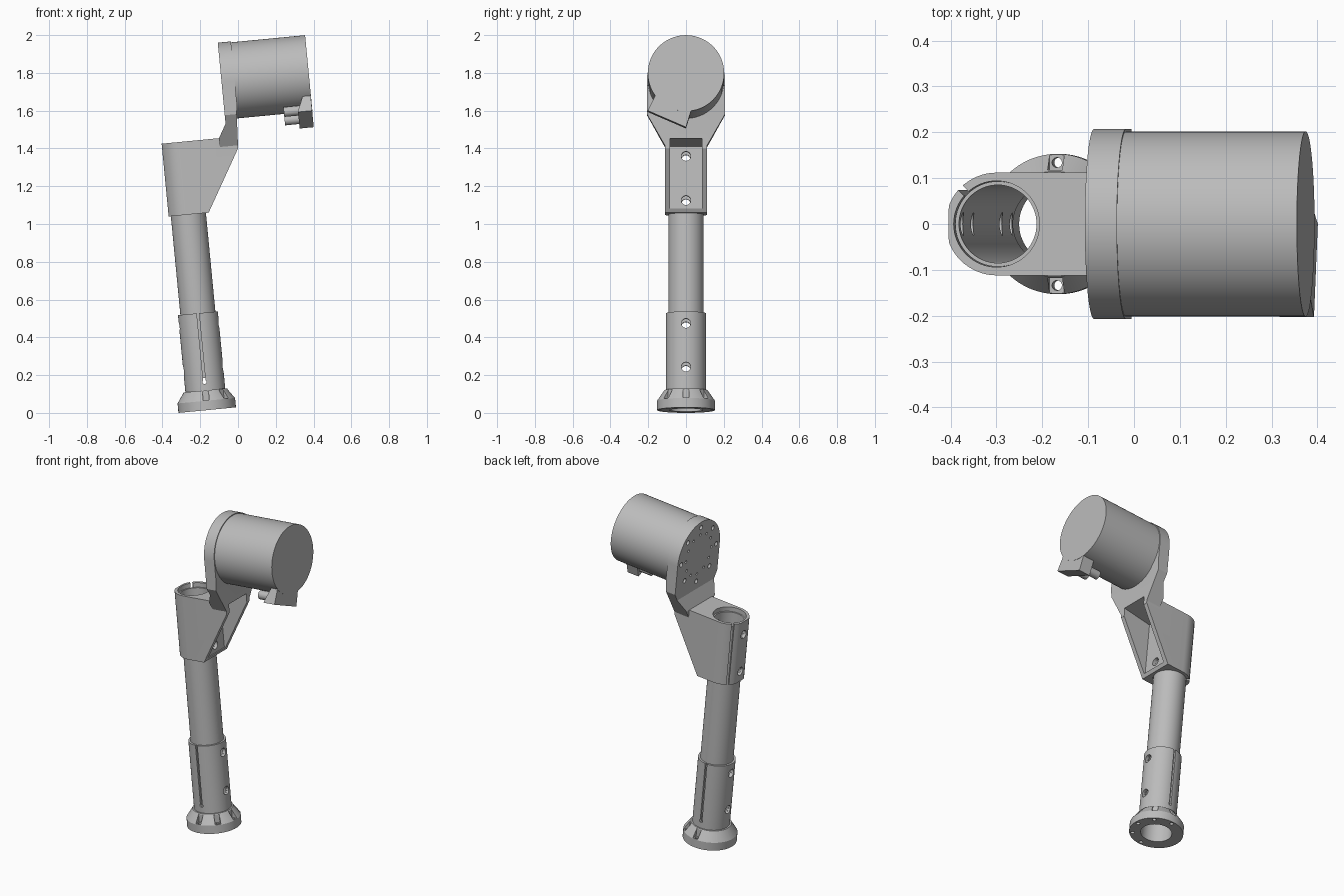
import bpy, bmesh, math
from mathutils import Matrix, Vector

if "Cube" in bpy.data.objects:
    bpy.data.objects.remove(bpy.data.objects["Cube"])

grey = bpy.data.materials.new("machined grey")
grey.use_nodes = True
grey.diffuse_color = (0.5, 0.5, 0.5, 1)
grey.node_tree.nodes["Principled BSDF"].inputs["Base Color"].default_value = (0.5, 0.5, 0.5, 1)

# The arm is built upright, then leaned as a whole
LEAN = Matrix.Translation((-0.163, 0, 0.0147)) @ Matrix.Rotation(math.radians(-5.5), 4, 'Y')
AXIS_Z = 1.724   # height of the motor axis
parts = []


def to_object(bm, name):
    bmesh.ops.recalc_face_normals(bm, faces=bm.faces[:])
    mesh = bpy.data.meshes.new(name)
    bm.to_mesh(mesh)
    bm.free()
    mesh.materials.append(grey)
    obj = bpy.data.objects.new(name, mesh)
    bpy.context.collection.objects.link(obj)
    return obj


def prism(name, points, axis, start, end, turn=0):
    """Extrude a 2D outline along an axis, optionally turned about z."""
    place = {'x': lambda a, b: (start, a, b),
             'y': lambda a, b: (a, start, b),
             'z': lambda a, b: (a, b, start)}[axis]
    bm = bmesh.new()
    face = bm.faces.new([bm.verts.new(place(a, b)) for a, b in points])
    new = bmesh.ops.extrude_face_region(bm, geom=[face])["geom"]
    step = Vector([end - start if axis == k else 0 for k in "xyz"])
    bmesh.ops.translate(bm, vec=step, verts=[v for v in new if isinstance(v, bmesh.types.BMVert)])
    bm.transform(Matrix.Rotation(turn, 4, 'Z'))
    return to_object(bm, name)


def arc(ca, cb, r, first=0, last=360, n=64):
    full = last - first == 360
    angles = [math.radians(first + (last - first) * i / n) for i in range(n if full else n + 1)]
    return [(ca + r * math.cos(t), cb + r * math.sin(t)) for t in angles]


def rect(a0, a1, b0, b1):
    return [(a0, b0), (a1, b0), (a1, b1), (a0, b1)]


def lathe(name, profile):
    bm = bmesh.new()
    verts = [bm.verts.new((r, 0, z)) for r, z in profile]
    edges = [bm.edges.new((v, verts[i - 1])) for i, v in enumerate(verts)]
    bmesh.ops.spin(bm, geom=verts + edges, cent=(0, 0, 0), axis=(0, 0, 1),
                   angle=math.tau, steps=64, use_merge=True)
    bmesh.ops.remove_doubles(bm, verts=bm.verts[:], dist=1e-5)
    return to_object(bm, name)


def combine(obj, tools, operation='DIFFERENCE'):
    """Apply booleans and discard the tools."""
    for tool in tools:
        mod = obj.modifiers.new("bool", 'BOOLEAN')
        mod.operation, mod.solver, mod.object = operation, 'EXACT', tool
    graph = bpy.context.evaluated_depsgraph_get()
    graph.update()
    mesh = bpy.data.meshes.new_from_object(obj.evaluated_get(graph))
    obj.modifiers.clear()
    obj.data = mesh
    for tool in tools:
        bpy.data.objects.remove(tool)


def cross_holes(heights):
    return [prism("hole_cutter", arc(0, z, 0.025, n=24), 'x', -0.2, 0.2) for z in heights]


# Foot: flange, cone and clamping sleeve in one turned piece
foot = lathe("foot_sleeve", [(0.088, 0), (0.153, 0), (0.153, 0.05), (0.115, 0.105),
                             (0.106, 0.105), (0.106, 0.515), (0.094, 0.515),
                             (0.094, 0.17), (0.088, 0.17)])
cutters = cross_holes([0.22, 0.452])
cutters.append(prism("slit_cutter", rect(-0.006, 0.006, 0.14, 0.6), 'y', -0.2, 0.2))
cutters.append(prism("slit_end_cutter", arc(0, 0.15, 0.011, n=20), 'y', -0.2, 0.2))
for i in range(8):
    turn = math.tau * i / 8
    cutters.append(prism("notch_cutter", rect(0.118, 0.17, -0.016, 0.016), 'z', 0.052, 0.13, turn))
    cutters.append(prism("bolt_cutter", arc(0.134, 0, 0.011, n=16), 'z', -0.05, 0.1, turn))
combine(foot, cutters)
parts.append(foot)

# Tube joining foot and bracket
tube = lathe("arm_tube", [(0.085, 0.17), (0.0932, 0.17), (0.0932, 1.4), (0.085, 1.4)])
combine(tube, cross_holes([0.22, 0.452, 1.105, 1.34]))
parts.append(tube)

# Bracket: rounded clamp block with a sloping underside
collar = [(max(x, -0.105), y) for x, y in arc(0, 0, 0.112, 90, 270, 32)]
bracket = prism("bracket", collar + [(0.296, -0.112), (0.296, 0.112)], 'z', 1.04, 1.427)
slope = prism("slope_cutter", [(0.108, 1.03), (0.108, 1.04), (0.295, 1.363),
                               (0.4, 1.363), (0.4, 1.03)], 'y', -0.3, 0.3)
combine(bracket, [slope])

# Flared neck and round mounting plate, joined to the block
outline = [(0.112, 1.365), (0.112, 1.38), (0.207, 1.545)] + \
    arc(0, AXIS_Z, 0.207, 0, 180, 48) + [(-0.207, 1.545), (-0.112, 1.38), (-0.112, 1.365)]
neck = prism("neck", outline, 'x', 0.1, 0.4)
side = prism("neck_side", [(0.2, 1.3), (0.296, 1.3), (0.296, 1.37), (0.306, 1.55), (0.312, 1.6),
                           (0.312, 2), (0.242, 2), (0.242, 1.5), (0.2, 1.427)], 'y', -0.3, 0.3)
combine(neck, [side], 'INTERSECT')
combine(bracket, [neck], 'UNION')

# Bracket cuts: bore, clamp slit, pocket, cross holes, plate bolt holes
cutters = cross_holes([1.105, 1.34])
cutters.append(prism("bore_cutter", arc(0, 0, 0.094), 'z', 1, 1.5))
cutters.append(prism("clamp_cutter", rect(0.08, 0.2, -0.007, 0.007), 'z', 1, 1.5, math.radians(135)))
cutters.append(prism("pocket_cutter", [(0.112, 1.06), (0.4, 1.06), (0.4, 1.43), (0.112, 1.392)],
                     'y', -0.085, 0.085))
for count, ring, size in ((8, 0.172, 0.014), (12, 0.125, 0.008)):
    for y, z in arc(0, AXIS_Z, ring, n=count):
        cutters.append(prism("plate_hole_cutter", arc(y, z, size, n=14), 'x', 0.2, 0.27))
combine(bracket, cutters)
parts.append(bracket)

# Motor drum
parts.append(prism("motor_drum", arc(0, AXIS_Z, 0.202, n=96), 'x', 0.305, 0.706))

# Connector housing under the drum end, with its upper inner edge bevelled
housing = prism("connector_housing", [(-0.203, 1.525), (0, 1.437), (0.03, 1.535),
                                      (0, 1.66), (-0.155, 1.62)], 'x', 0.63, 0.705)
bevel = prism("bevel_cutter", [(0.6, 1.53), (0.63, 1.53), (0.66, 1.6), (0.66, 1.7), (0.6, 1.7)],
              'y', -0.3, 0.3)
combine(housing, [bevel])
parts.append(housing)

# Two cable sockets
for i, (y, z) in enumerate([(-0.125, 1.532), (-0.025, 1.487)]):
    parts.append(prism(f"cable_socket_{i + 1}", arc(y, z, 0.026, n=28), 'x', 0.555, 0.64))

# Lean everything and smooth the curved surfaces
bpy.ops.object.select_all(action='DESELECT')
for obj in parts:
    obj.data.transform(LEAN)
    obj.select_set(True)
bpy.context.view_layer.objects.active = parts[0]
bpy.ops.object.shade_smooth_by_angle(angle=math.radians(25))
